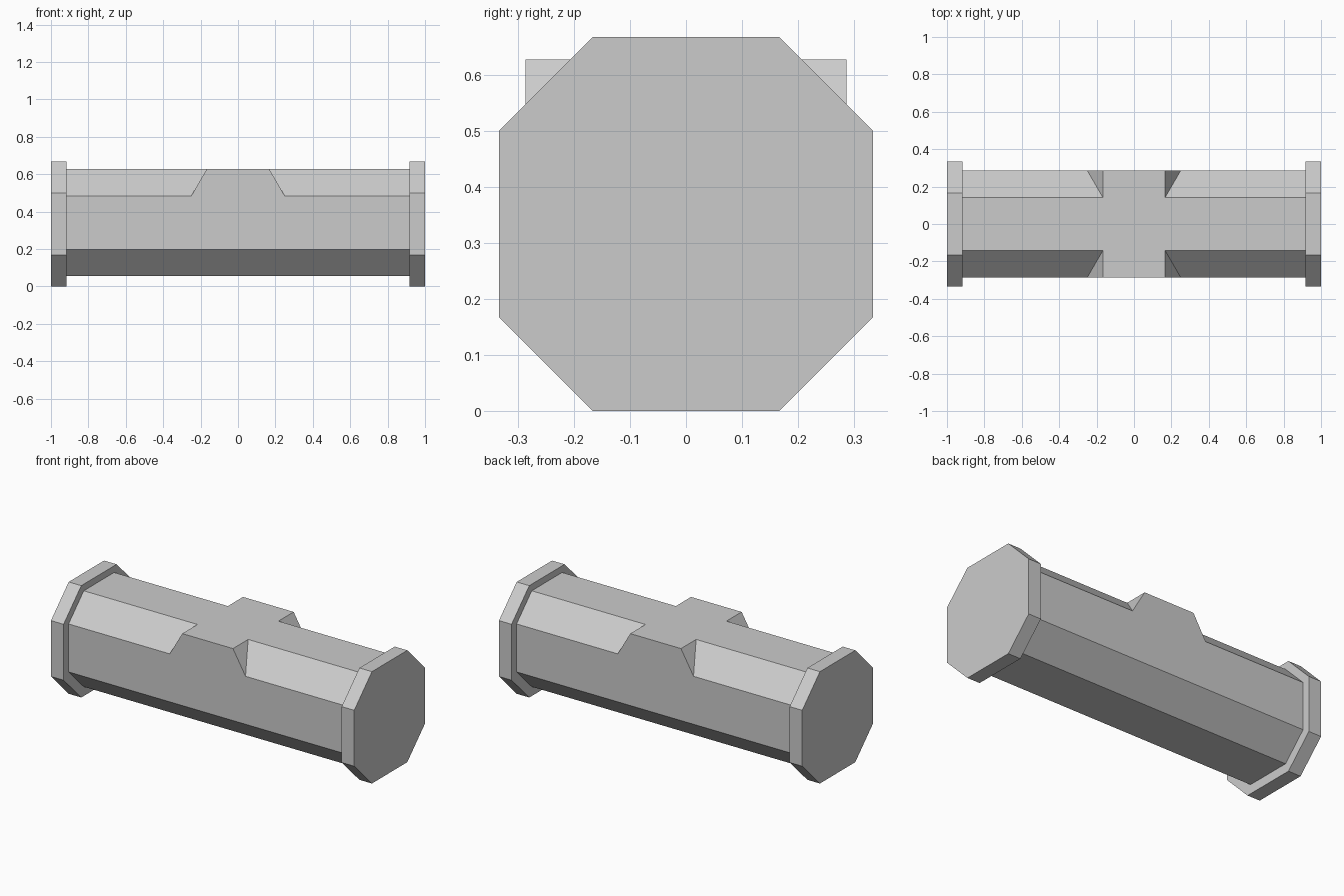
import bpy
import bmesh

if "Cube" in bpy.data.objects:
    bpy.data.objects.remove(bpy.data.objects["Cube"])

# Single grey material
GREY = (0.6, 0.6, 0.6, 1)
grey = bpy.data.materials.new("light grey")
grey.use_nodes = True
grey.diffuse_color = GREY
grey.node_tree.nodes["Principled BSDF"].inputs["Base Color"].default_value = GREY


def octagon(half):
    """Corners (y, z) around the axis, beginning at the upper left side."""
    c = half / 2
    return [(half, -c), (half, c), (c, half), (-c, half),
            (-half, c), (-half, -c), (-c, -half), (c, -half)]


def ring(bm, half, centre_z, x_of):
    return [bm.verts.new((x_of(z), y, centre_z + z)) for y, z in octagon(half)]


def finish(bm, name):
    bmesh.ops.recalc_face_normals(bm, faces=bm.faces[:])
    bmesh.ops.dissolve_limit(bm, angle_limit=0.01, verts=bm.verts[:], edges=bm.edges[:])
    mesh = bpy.data.meshes.new(name)
    bm.to_mesh(mesh)
    bm.free()
    mesh.materials.append(grey)
    obj = bpy.data.objects.new(name, mesh)
    bpy.context.collection.objects.link(obj)


# Octagonal body whose upper chamfers stop at a square middle block
HALF, AXIS = 0.286, 0.341
BLOCK_TOP, BLOCK_FOOT, END = 0.167, 0.25, 0.93
bm = bmesh.new()


def block_x(z):
    return BLOCK_TOP if z > HALF * 0.9 else BLOCK_FOOT


rings = [ring(bm, HALF, AXIS, f) for f in (
    lambda z: -END, lambda z: -block_x(z), block_x, lambda z: END)]
UPPER_CHAMFERS = {1: 2, 3: 3}  # chamfer side -> its top corner
for s, (a, b) in enumerate(zip(rings, rings[1:])):
    for i in range(8):
        j = (i + 1) % 8
        if s == 1 and i in UPPER_CHAMFERS:
            top = UPPER_CHAMFERS[i]
            low = i + j - top
            y = a[low].co.y
            c, d = [bm.verts.new((x, y, AXIS + HALF)) for x in (-BLOCK_TOP, BLOCK_TOP)]
            bm.faces.new((a[top], b[top], d, c))
            bm.faces.new((c, d, b[low], a[low]))
            bm.faces.new((a[top], c, a[low]))
            bm.faces.new((b[top], b[low], d))
        else:
            bm.faces.new((a[i], a[j], b[j], b[i]))
bm.faces.new(rings[0])
bm.faces.new(rings[-1])
finish(bm, "body")

# Wider octagonal end caps
for name, side in (("left_end_cap", 1), ("right_end_cap", -1)):
    bm = bmesh.new()
    inner = ring(bm, 0.3333, 0.3333, lambda z: side * 0.917)
    outer = ring(bm, 0.3333, 0.3333, lambda z: side)
    for i in range(8):
        j = (i + 1) % 8
        bm.faces.new((inner[i], inner[j], outer[j], outer[i]))
    bm.faces.new(inner)
    bm.faces.new(outer)
    finish(bm, name)
